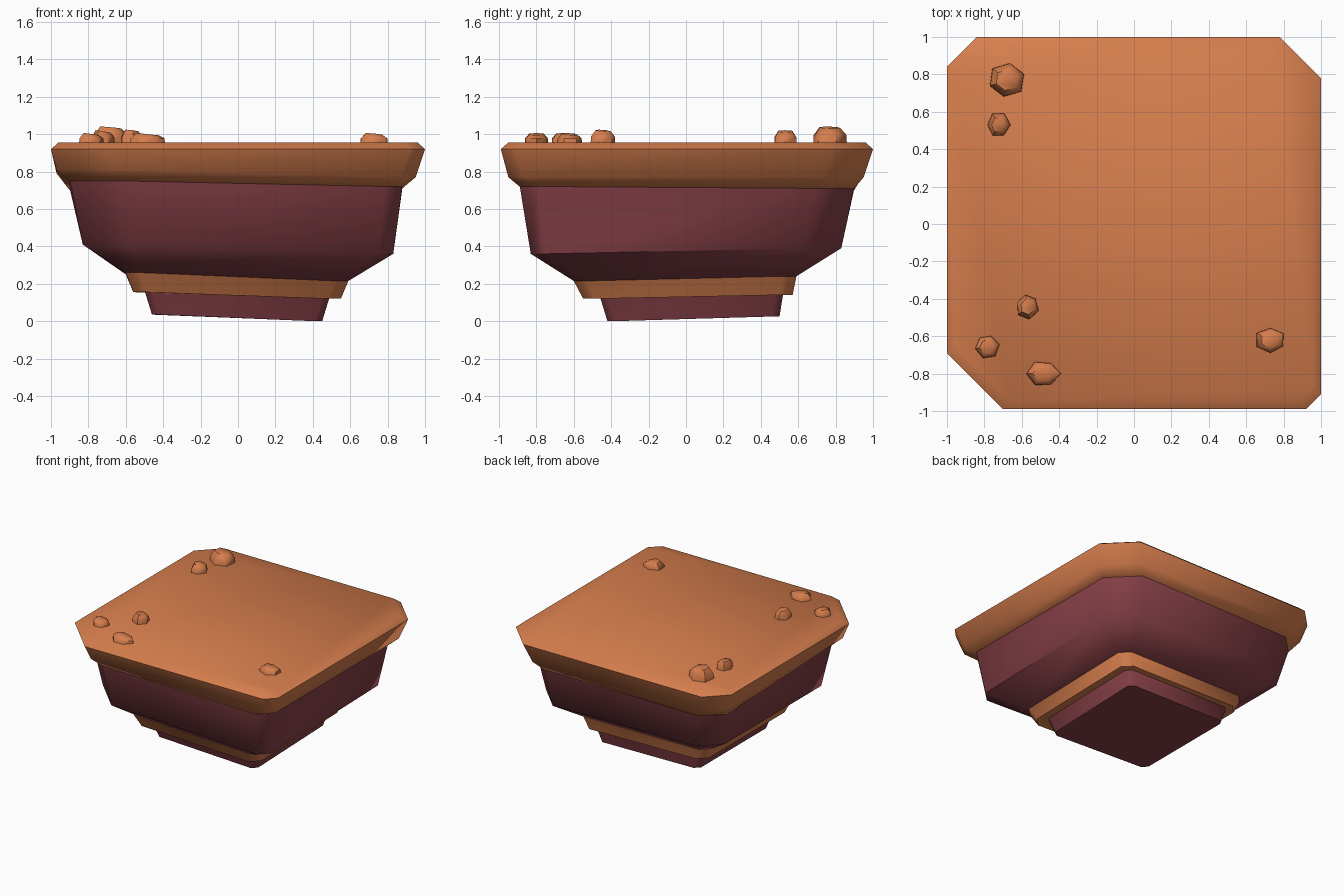
import bpy, bmesh, math, random

if "Cube" in bpy.data.objects:
    bpy.data.objects.remove(bpy.data.objects["Cube"])

random.seed(4)


def material(name, rgb):
    m = bpy.data.materials.new(name)
    m.diffuse_color = (*rgb, 1)
    m.use_nodes = True
    m.node_tree.nodes["Principled BSDF"].inputs["Base Color"].default_value = m.diffuse_color
    return m


ORANGE = material("orange clay", (0.68, 0.21, 0.075))
PURPLE = material("dark plum", (0.235, 0.05, 0.062))


def ring(x0, x1, y0, y1, cuts, z):
    """Chamfered rectangle; cuts and z run front-left, front-right, back-right, back-left."""
    a, b, c, d = cuts
    return [(x0, y0 + a, z[0]), (x0 + a, y0, z[0]), (x1 - b, y0, z[1]), (x1, y0 + b, z[1]),
            (x1, y1 - c, z[2]), (x1 - c, y1, z[2]), (x0 + d, y1, z[3]), (x0, y1 - d, z[3])]


def loft(name, rings, mat, angle):
    """Skin stacked rings (bottom to top) and cap both ends."""
    bm = bmesh.new()
    loops = [[bm.verts.new(p) for p in r] for r in rings]
    n = len(loops[0])
    for lo, hi in zip(loops, loops[1:]):
        for i in range(n):
            j = (i + 1) % n
            bm.faces.new((lo[i], lo[j], hi[j], hi[i]))
    bm.faces.new(loops[0][::-1])
    bm.faces.new(loops[-1])
    bmesh.ops.recalc_face_normals(bm, faces=bm.faces)
    me = bpy.data.meshes.new(name)
    bm.to_mesh(me)
    bm.free()
    me.materials.append(mat)
    ob = bpy.data.objects.new(name, me)
    bpy.context.collection.objects.link(ob)
    bpy.ops.object.select_all(action='DESELECT')
    ob.select_set(True)
    bpy.context.view_layer.objects.active = ob
    bpy.ops.object.shade_smooth_by_angle(angle=math.radians(angle))
    return ob


# Top slab with a flared rounded rim
CUT = (0.30, 0.08, 0.22, 0.16)
slab = [
    ring(-0.90, 0.88, -0.89, 0.90, (0.28, 0.09, 0.21, 0.16), (0.75, 0.72, 0.71, 0.70)),
    ring(-0.97, 0.95, -0.95, 0.95, CUT, (0.81, 0.77, 0.77, 0.79)),
    ring(-1.0, 1.0, -0.99, 1.0, CUT, (0.92, 0.92, 0.92, 0.92)),
    ring(-0.96, 0.96, -0.95, 0.96, CUT, (0.955,) * 4),
]
loft("top_slab", slab, ORANGE, 50)

# Main body, straight wall then sloping in
body = [
    ring(-0.60, 0.59, -0.60, 0.59, (0.07,) * 4, (0.26, 0.215, 0.24, 0.25)),
    ring(-0.83, 0.83, -0.83, 0.83, (0.26, 0.08, 0.20, 0.15), (0.41, 0.36, 0.39, 0.41)),
    ring(-0.90, 0.88, -0.89, 0.90, (0.28, 0.09, 0.21, 0.16), (0.76, 0.73, 0.72, 0.71)),
]
loft("main_body", body, PURPLE, 50)

# Lower orange band
band = [
    ring(-0.56, 0.55, -0.55, 0.57, (0.07,) * 4, (0.155, 0.12, 0.14, 0.155)),
    ring(-0.60, 0.59, -0.60, 0.59, (0.07,) * 4, (0.26, 0.215, 0.24, 0.25)),
]
loft("lower_band", band, ORANGE, 50)

# Bottom foot
foot = [
    ring(-0.46, 0.45, -0.42, 0.50, (0.04,) * 4, (0.035, 0.0, 0.025, 0.035)),
    ring(-0.50, 0.49, -0.46, 0.52, (0.04,) * 4, (0.165, 0.13, 0.15, 0.165)),
]
loft("bottom_foot", foot, PURPLE, 50)

# Pebbles: x, y, x radius, y radius, top height, rotation
PEBBLES = [(-0.68, 0.77, 0.105, 0.10, 1.035, 20), (-0.725, 0.53, 0.062, 0.068, 1.015, 0),
           (-0.57, -0.44, 0.062, 0.068, 1.018, 40), (-0.785, -0.655, 0.065, 0.065, 1.0, 10),
           (-0.485, -0.80, 0.09, 0.072, 1.0, 0), (0.73, -0.62, 0.082, 0.07, 1.0, 30)]
for k, (x, y, rx, ry, top, rot) in enumerate(PEBBLES):
    wob = [random.uniform(0.9, 1.08) for _ in range(6)]
    levels = []
    for s, z in ((1.0, 0.94), (0.97, 0.5 * (0.955 + top)), (0.62, top)):
        levels.append([(x + rx * s * w * math.cos(math.radians(rot + 60 * i)),
                        y + ry * s * w * math.sin(math.radians(rot + 60 * i)),
                        z + (0.006 * math.cos(math.radians(60 * i - 180)) if s < 0.7 else 0))
                       for i, w in enumerate(wob)])
    loft(f"pebble_{k + 1}", levels, ORANGE, 50)
